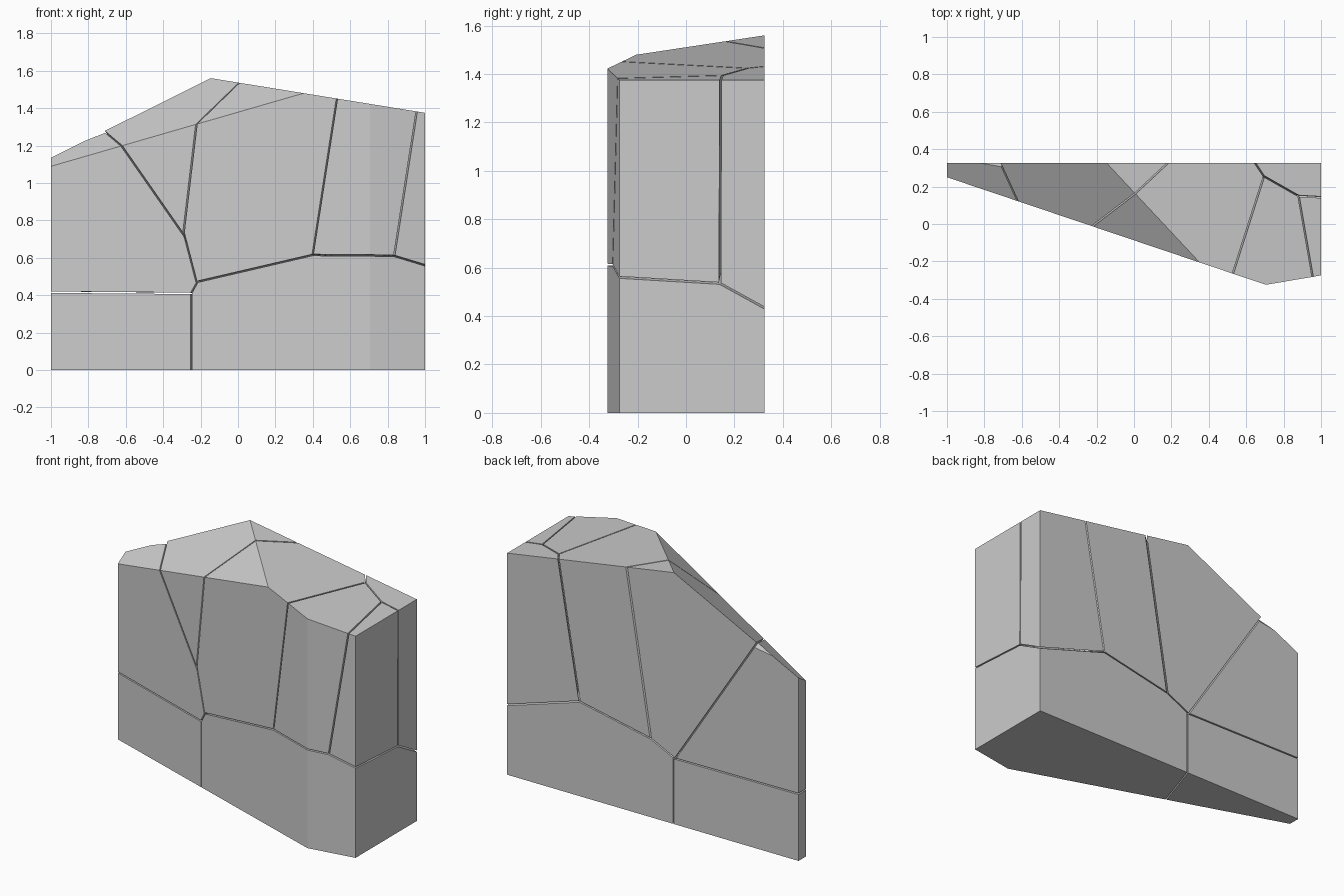
import bpy, bmesh
from mathutils import Vector as V

if "Cube" in bpy.data.objects:
    bpy.data.objects.remove(bpy.data.objects["Cube"])

GAP = 0.004  # half the crack width


def cut(bm, co, no):
    """Slice off everything on the +no side and cap the hole."""
    r = bmesh.ops.bisect_plane(bm, geom=bm.verts[:] + bm.edges[:] + bm.faces[:], dist=1e-5,
                               plane_co=co, plane_no=no, clear_outer=True)
    rim = [e for e in bm.edges if e.is_boundary]
    if rim:
        bmesh.ops.edgeloop_fill(bm, edges=rim)


def slab():
    """Whole uncracked stone: five-sided prism with two sloping top planes."""
    bm = bmesh.new()
    outline = [(-1, .325), (-1, .25), (.705, -.325), (1, -.275), (1, .325)]
    base = bm.faces.new([bm.verts.new((x, y, 0)) for x, y in outline])
    r = bmesh.ops.extrude_face_region(bm, geom=[base])
    top = [g for g in r['geom'] if isinstance(g, bmesh.types.BMVert)]
    bmesh.ops.translate(bm, verts=top, vec=(0, 0, 2))
    bmesh.ops.recalc_face_normals(bm, faces=bm.faces[:])
    cut(bm, V((1, 0, 1.375)), V((.1616, 0, 1)))
    cut(bm, V((0, 0, 1.432)), V((-.497, -.616, 1)))
    return bm


# Chunk name -> a point inside it
chunks = {
    'base_right': (.3, .05, .2), 'base_left': (-.6, .2, .2),
    'upper_left': (-.75, .22, .7), 'back_wedge': (-.3, .2, 1.1),
    'upper_middle': (.2, 0, 1), 'upper_right': (.68, -.1, 1),
    'end_front': (.95, -.1, 1), 'end_back': (.85, .28, 1),
}

# Crack corners
a = V((-.25, 0, .41))
b = V((-.22, -.011, .465))
c = V((-.29, .013, .735))
d = V((-.152, .325, .408))
q = V((-.15, .183, .459))
e = V((.014, .325, .488))
f = V((.503, .325, .587))
g = V((.4, -.218, .615))
h = V((.835, -.3, .61))
k = V((.695, .255, 1.424))
m = V((.88, .15, 1.394))
n = V((1, .14, .535))
s = V((.553, .255, .602))

# Crack planes between neighbouring chunks
cracks = [
    ('base_right', 'base_left', a, V((-.25, 0, 0)), V((-.142, .325, 0))),
    ('base_left', 'upper_left', a, V((-1, .25, .416)), d),
    ('base_right', 'upper_left', a, b, d),
    ('upper_left', 'back_wedge', V((-.62, .123, 1.195)), V((-.717, .325, 1.28)), d),
    ('upper_left', 'upper_middle', b, c, q),
    ('back_wedge', 'upper_middle', V((-.22, -.01, 1.315)), V((.18, .325, 1.5075)), e),
    ('base_right', 'back_wedge', d, e, q),
    ('base_right', 'upper_middle', g, f, e),
    ('upper_middle', 'upper_right', g, V((.53, -.2615, 1.45)), k),
    ('upper_middle', 'end_back', V((.648, .325, 1.432)), f, k),
    ('upper_right', 'end_back', k, m, s),
    ('upper_right', 'end_front', h, V((.955, -.282, 1.38)), m),
    ('end_front', 'end_back', m, V((1, .143, 1.375)), n),
    ('base_right', 'upper_right', g, h, s),
    ('base_right', 'end_front', h, V((1, -.275, .56)), n),
    ('base_right', 'end_back', V((1, .325, .433)), f, n),
]
# Small chip missing from the back top corner of the left chunk
chip = ('upper_left', None, V((-.8, .325, 1.235)), V((-.71, .31, 1.27)), V((-.705, .325, 1.25)))

for name, inside in chunks.items():
    bm = slab()
    for p, r, u, v, w in cracks + [chip]:
        if name not in (p, r):
            continue
        no = (v - u).cross(w - u).normalized()
        if (V(inside) - u).dot(no) > 0:
            no = -no
        cut(bm, u - no * GAP, no)
    bmesh.ops.recalc_face_normals(bm, faces=bm.faces[:])
    me = bpy.data.meshes.new(name)
    bm.to_mesh(me)
    bm.free()
    bpy.context.collection.objects.link(bpy.data.objects.new(name, me))
